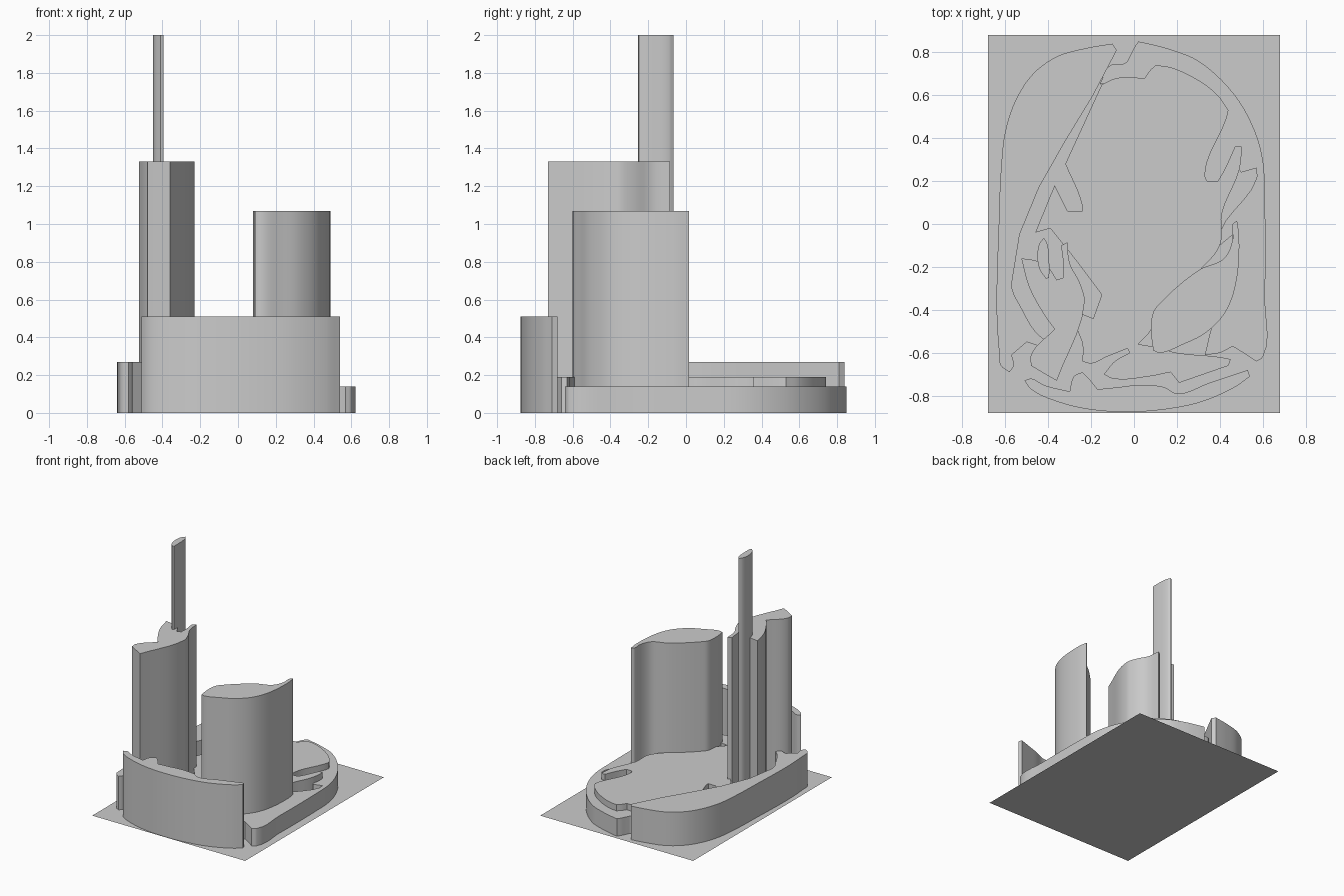
import bpy, bmesh, math
from mathutils import Vector

if "Cube" in bpy.data.objects:
    bpy.data.objects.remove(bpy.data.objects["Cube"])


def smooth_outline(pts, corner=55, steps=5):
    """Closed curve through the points; turns sharper than `corner` stay crisp."""
    p = [Vector(q) / 100 for q in pts]
    n = len(p)
    tan = []
    for i in range(n):
        a = (p[i] - p[i - 1]).normalized()
        b = (p[(i + 1) % n] - p[i]).normalized()
        sharp = a.angle(b) > math.radians(corner)
        m = (a + b).normalized()
        tan.append((a, b) if sharp else (m, m))
    out = []
    for i in range(n):
        j = (i + 1) % n
        length = (p[j] - p[i]).length
        m0, m1 = tan[i][1] * length, tan[j][0] * length
        for s in range(steps):
            t = s / steps
            out.append(p[i] * (2*t**3 - 3*t**2 + 1) + m0 * (t**3 - 2*t**2 + t)
                       + p[j] * (3*t**2 - 2*t**3) + m1 * (t**3 - t**2))
    return out


def prism(name, height, pts, corner=55):
    """Extrude a plan outline (hundredths of a unit) up from the ground."""
    bm = bmesh.new()
    face = bm.faces.new([bm.verts.new((v.x, v.y, 0)) for v in smooth_outline(pts, corner)])
    ext = bmesh.ops.extrude_face_region(bm, geom=[face], use_keep_orig=True)
    top = [g for g in ext['geom'] if isinstance(g, bmesh.types.BMVert)]
    bmesh.ops.translate(bm, verts=top, vec=(0, 0, height))
    bmesh.ops.recalc_face_normals(bm, faces=bm.faces)
    me = bpy.data.meshes.new(name)
    bm.to_mesh(me)
    bm.free()
    ob = bpy.data.objects.new(name, me)
    bpy.context.collection.objects.link(ob)
    bpy.ops.object.select_all(action='DESELECT')
    ob.select_set(True)
    bpy.context.view_layer.objects.active = ob
    bpy.ops.object.shade_smooth_by_angle(angle=math.radians(30))
    return ob


# flat rectangular base sheet
bpy.ops.mesh.primitive_plane_add(size=1)
base = bpy.context.object
base.name = "base_sheet"
base.scale = (1.36, 1.76, 1)

# curved front wall
prism("front_wall", 0.51, [
    (-51, -73), (-48, -72), (-42, -75), (-30, -78), (-28, -71), (-24, -69),
    (-21, -72), (-17, -77), (-7, -76), (2, -75), (14, -76), (20, -79), (35, -74),
    (53, -68), (54, -71), (47, -76), (31, -83), (17, -86), (0, -87.5),
    (-20, -86.5), (-35, -83), (-48, -77)])

# left crescent slab with a straight inner edge
prism("left_slab", 0.27, [
    (-10, 84), (-8, 81), (-57, -28), (-52, -40), (-46, -50), (-41, -54.5),
    (-44, -57), (-50, -55), (-57, -61), (-56, -66), (-58, -69), (-62, -66),
    (-63, -58), (-64, -40), (-63, 0), (-62, 25), (-60, 43), (-55, 58), (-47, 70),
    (-36, 78), (-22, 82)])

# low right crescent slab, tucked under the middle plate
prism("right_slab", 0.14, [
    (0, 82), (2, 85), (7, 84), (18, 81), (30, 76), (47, 60), (56, 44), (60, 30),
    (61, 10), (61, -35), (60, -62), (57, -64), (54, -62), (46, -57), (40, -60),
    (33, -61), (37, -46), (45, -32), (46, -5), (40, -10), (40, -4), (57, 21),
    (57, 26), (50, 24), (45, 30), (41, 18), (31, 19), (30, 25), (40, 52),
    (28, 64), (10, 70), (4, 66), (-7, 67), (-16, 65), (-11, 74), (-4, 75), (-2, 78)])

# broad middle plate with notches
prism("middle_plate", 0.19, [
    (-15, 65), (-8, 68), (5, 68), (7, 71), (10, 74), (17, 73), (30, 67), (39, 60),
    (44, 53), (43, 49), (33, 23), (34, 20), (39, 20), (42, 25), (47, 36), (50, 36),
    (50, 32), (49, 25), (41, 5), (40, -10), (31, -21), (12, -37), (9, -41),
    (8, -49), (2, -56), (8, -57), (20, -60), (40, -62), (45, -63), (44, -66),
    (21, -74), (17, -69), (7, -71), (-10, -72), (-14, -70), (-9, -64), (-2, -60),
    (-3, -58), (-13, -62), (-20, -65), (-24, -64), (-24, -56), (-27, -48),
    (-24, -42), (-19, -44), (-15, -33), (-27, -17), (-39, -2), (-46, -4),
    (-37, 18), (-31, 6), (-24, 6), (-24, 8), (-32, 28)], corner=40)

# left tower
prism("left_tower", 1.33, [
    (-52.5, -16), (-49, -29), (-42, -42), (-37, -49), (-48, -61), (-48, -66),
    (-43, -69), (-36, -73), (-23, -36), (-25, -28), (-30, -18), (-31, -8.5),
    (-34, -10), (-33, -18), (-33, -25), (-36, -26), (-41, -19), (-46, -17)])

# right tower
prism("right_tower", 1.07, [
    (8, -50), (9, -41), (12, -37), (31, -21), (42, -16), (46, -7), (46, 0),
    (48, 1.5), (49, -6), (47, -30), (42, -42), (33, -51), (23, -56), (12, -60),
    (9, -59)])

# slim spire
prism("spire", 2.0, [
    (-42, -6.5), (-40.5, -9), (-39.5, -18), (-39.5, -25), (-41, -25.5),
    (-44, -21), (-45, -15), (-44, -9)])
